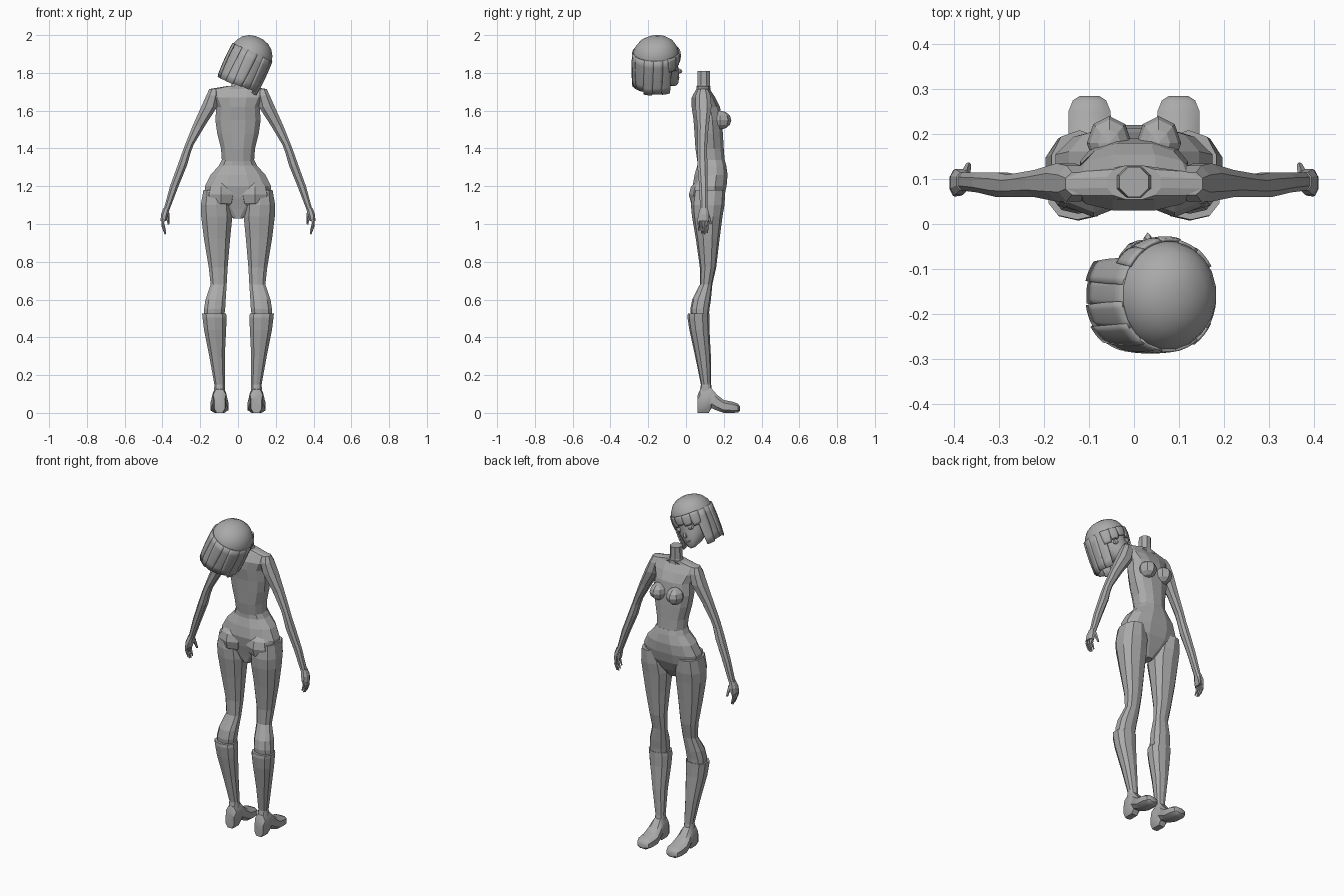
import bpy, bmesh, math, random
from mathutils import Matrix, Vector

random.seed(4)
default_cube = bpy.data.objects.get("Cube")
if default_cube:
    bpy.data.objects.remove(default_cube, do_unlink=True)

grey = bpy.data.materials.new("plain grey")
grey.use_nodes = True
shade = (0.4, 0.4, 0.4, 1)
grey.diffuse_color = shade
grey.node_tree.nodes["Principled BSDF"].inputs["Base Color"].default_value = shade

# the head lies behind the body and leans toward +x
head_matrix = Matrix.Translation((0.05, -0.15, 1.85)) @ Matrix.Rotation(math.radians(25), 4, 'Y')


def finish(bm, name, smooth_angle=None, matrix=None):
    """Turn a bmesh into a named, coloured object."""
    bmesh.ops.recalc_face_normals(bm, faces=bm.faces[:])
    mesh = bpy.data.meshes.new(name)
    bm.to_mesh(mesh)
    bm.free()
    mesh.materials.append(grey)
    obj = bpy.data.objects.new(name, mesh)
    bpy.context.collection.objects.link(obj)
    if matrix:
        obj.matrix_world = matrix
    if smooth_angle:
        bpy.ops.object.select_all(action='DESELECT')
        obj.select_set(True)
        bpy.context.view_layer.objects.active = obj
        bpy.ops.object.shade_smooth_by_angle(angle=math.radians(smooth_angle))
    return obj


def loft(name, rings, sides=8, axis='z', mirror=1, power=0.85, smooth_angle=None, matrix=None):
    """Skin rings given as (position, a_min, a_max, b_min, b_max) along an axis."""
    bm = bmesh.new()
    loops = []
    for t, a0, a1, b0, b1 in rings:
        loop = []
        for i in range(sides):
            angle = (i + 0.5) * math.tau / sides
            c = math.cos(angle) / math.cos(math.pi / sides)
            s = math.sin(angle) / math.cos(math.pi / sides)
            c, s = (math.copysign(abs(v) ** power, v) for v in (c, s))
            a = (a0 + a1) / 2 + c * (a1 - a0) / 2
            b = (b0 + b1) / 2 + s * (b1 - b0) / 2
            point = (a, b, t) if axis == 'z' else (a, t, b)
            loop.append(bm.verts.new((point[0] * mirror, point[1], point[2])))
        loops.append(loop)
    for low, high in zip(loops, loops[1:]):
        for i in range(sides):
            j = (i + 1) % sides
            bm.faces.new((low[i], low[j], high[j], high[i]))
    bm.faces.new(loops[0])
    bm.faces.new(loops[-1])
    return finish(bm, name, smooth_angle, matrix)


def ball(name, centre, size, segments=8, matrix=None, smooth_angle=None):
    """A stretched low-poly sphere."""
    bm = bmesh.new()
    bmesh.ops.create_uvsphere(bm, u_segments=segments, v_segments=6, radius=1)
    bmesh.ops.transform(bm, matrix=Matrix.Translation(centre) @ Matrix.Diagonal((*size, 1)), verts=bm.verts)
    return finish(bm, name, smooth_angle, matrix)


def taper(name, start, end, r0, r1, sides=5):
    """A finger segment between two points."""
    start, end = Vector(start), Vector(end)
    bm = bmesh.new()
    bmesh.ops.create_cone(bm, cap_ends=True, segments=sides, radius1=r0, radius2=r1,
                          depth=(end - start).length)
    turn = (end - start).to_track_quat('Z', 'Y').to_matrix().to_4x4()
    bmesh.ops.transform(bm, matrix=Matrix.Translation((start + end) / 2) @ turn, verts=bm.verts)
    return finish(bm, name)


def symmetric(z, half, y0, y1):
    return (z, -half, half, y0, y1)


# trunk, pelvis and neck
loft("torso", [symmetric(*r) for r in (
    (1.33, 0.085, 0.06, 0.205), (1.4, 0.09, 0.05, 0.2), (1.48, 0.11, 0.045, 0.195),
    (1.55, 0.12, 0.04, 0.19), (1.62, 0.115, 0.03, 0.18), (1.67, 0.14, 0.03, 0.155),
    (1.715, 0.15, 0.055, 0.125), (1.73, 0.06, 0.055, 0.13))], sides=12)
loft("pelvis", [symmetric(*r) for r in (
    (1.03, 0.025, 0.07, 0.14), (1.08, 0.1, 0.06, 0.17), (1.14, 0.17, 0.045, 0.2),
    (1.2, 0.175, 0.035, 0.215), (1.26, 0.145, 0.045, 0.22), (1.31, 0.1, 0.06, 0.213),
    (1.34, 0.085, 0.06, 0.205))], sides=12)
loft("neck", [symmetric(*r) for r in (
    (1.7, 0.05, 0.055, 0.13), (1.74, 0.034, 0.06, 0.127), (1.81, 0.032, 0.06, 0.127))], power=1)

for side, m in (("left", 1), ("right", -1)):
    # chest and seat
    breast = ball(side + "_breast", (0.055 * m, 0.18, 1.55), (0.05, 0.06, 0.05))
    ball(side + "_buttock", (0.09 * m, 0.1, 1.155), (0.09, 0.085, 0.085))

    # arm
    loft(side + "_arm", [
        (1.07, 0.365, 0.395, 0.075, 0.115), (1.2, 0.315, 0.36, 0.07, 0.115),
        (1.31, 0.27, 0.32, 0.06, 0.115), (1.38, 0.25, 0.295, 0.06, 0.11),
        (1.42, 0.235, 0.28, 0.06, 0.112), (1.52, 0.175, 0.24, 0.06, 0.12),
        (1.62, 0.11, 0.195, 0.05, 0.135), (1.68, 0.1, 0.168, 0.05, 0.13),
        (1.715, 0.1, 0.152, 0.065, 0.115)], mirror=m)

    # hand with curled fingers
    loft(side + "_palm", [
        (1.015, 0.38, 0.41, 0.062, 0.12), (1.05, 0.37, 0.408, 0.065, 0.122),
        (1.085, 0.362, 0.395, 0.075, 0.115)], mirror=m)
    for i, finger in enumerate(("little", "ring", "middle", "index")):
        y = 0.068 + i * 0.015
        drop = (0.02, 0.005, 0, 0.008)[i]
        knuckle = (0.398 * m, y, 0.985 + drop)
        taper(f"{side}_{finger}_finger", (0.395 * m, y, 1.03), knuckle, 0.008, 0.007)
        taper(f"{side}_{finger}_fingertip", knuckle, (0.385 * m, y, 0.945 + drop), 0.007, 0.004)
    taper(side + "_thumb", (0.375 * m, 0.11, 1.06), (0.368 * m, 0.132, 1), 0.011, 0.006)

    # thigh and knee
    loft(side + "_thigh", [
        (0.5, 0.075, 0.18, 0.03, 0.118), (0.55, 0.068, 0.18, 0.025, 0.122),
        (0.6, 0.065, 0.172, 0.035, 0.13), (0.68, 0.06, 0.145, 0.075, 0.138),
        (0.77, 0.055, 0.155, 0.075, 0.158), (0.92, 0.042, 0.18, 0.055, 0.175),
        (1.04, 0.03, 0.195, 0.035, 0.19), (1.1, 0.035, 0.197, 0.03, 0.2),
        (1.18, 0.06, 0.183, 0.04, 0.205)], sides=10, mirror=m)

    # boot shaft
    loft(side + "_boot_shaft", [
        (0.06, 0.068, 0.13, 0.065, 0.145), (0.15, 0.07, 0.125, 0.08, 0.132),
        (0.3, 0.07, 0.152, 0.05, 0.13), (0.44, 0.063, 0.18, 0.02, 0.122),
        (0.505, 0.06, 0.188, 0.01, 0.122), (0.525, 0.063, 0.19, 0.012, 0.122)],
        sides=10, mirror=m)

    # shoe, lofted from heel to toe
    loft(side + "_shoe", [
        (0.06, 0.07, 0.125, 0, 0.09), (0.075, 0.063, 0.132, 0, 0.125),
        (0.12, 0.063, 0.133, 0, 0.14), (0.135, 0.063, 0.133, 0.025, 0.13),
        (0.165, 0.056, 0.14, 0.012, 0.095), (0.2, 0.05, 0.146, 0, 0.068),
        (0.25, 0.052, 0.146, 0, 0.058), (0.275, 0.062, 0.136, 0.002, 0.048),
        (0.285, 0.078, 0.12, 0.01, 0.035)], axis='y', mirror=m, power=0.7, smooth_angle=35)

    # eye with lid line
    ball(side + "_eye", (0.042 * m, 0.094, -0.008), (0.02, 0.012, 0.015), matrix=head_matrix)
    ball(side + "_eyelid", (0.042 * m, 0.097, 0.01), (0.024, 0.012, 0.004), matrix=head_matrix)

# face
loft("face", [symmetric(*r) for r in (
    (-0.125, 0.015, 0.065, 0.1), (-0.112, 0.035, 0.01, 0.11), (-0.08, 0.065, -0.04, 0.11),
    (-0.04, 0.083, -0.07, 0.11), (0.0, 0.09, -0.09, 0.103), (0.05, 0.092, -0.1, 0.11),
    (0.1, 0.07, -0.08, 0.08))], sides=14, power=1, smooth_angle=50, matrix=head_matrix)
ball("nose", (0, 0.108, -0.045), (0.01, 0.023, 0.015), segments=6, matrix=head_matrix)
ball("mouth", (0, 0.105, -0.082), (0.02, 0.01, 0.006), matrix=head_matrix)

# hair crown
loft("hair_crown", [symmetric(*r) for r in (
    (0.035, 0.114, -0.132, 0.112), (0.06, 0.113, -0.13, 0.112), (0.09, 0.104, -0.118, 0.104),
    (0.12, 0.084, -0.095, 0.085), (0.14, 0.055, -0.062, 0.058), (0.15, 0.02, -0.025, 0.025))],
    sides=20, power=1, smooth_angle=40, matrix=head_matrix)


def lock(name, start, end, top, bottom, lift):
    """A curved, slightly pointed hair panel hung around the head."""
    bm = bmesh.new()
    rows, columns = 5, 4
    grid = []
    for r in range(rows + 1):
        f = r / rows
        row = []
        for c in range(columns + 1):
            g = c / columns
            narrow = 0.5 + (g - 0.5) * (1 - 0.25 * f * f)
            angle = math.radians(start + (end - start) * narrow)
            spread = 1 + lift + 0.03 * math.sin(f * math.pi)
            w = top + (bottom - top) * f
            row.append(bm.verts.new((0.113 * spread * math.sin(angle),
                                     0.122 * spread * math.cos(angle) - 0.01, w)))
        grid.append(row)
    for upper, lower in zip(grid, grid[1:]):
        for c in range(columns):
            bm.faces.new((upper[c], upper[c + 1], lower[c + 1], lower[c]))
    obj = finish(bm, name, 40, head_matrix)
    thickness = obj.modifiers.new("thickness", 'SOLIDIFY')
    thickness.thickness = 0.008
    thickness.offset = 0


# bob around the sides and back, then the fringe
count = 11
step = 256 / count
for i in range(count):
    begin = 52 + i * step
    lock(f"hair_lock_{i + 1}", begin - 3, begin + step + 3, 0.065,
         -0.13 + random.uniform(-0.006, 0.012), random.uniform(-0.02, 0.02))
for i in range(5):
    begin = -58 + i * 23
    lock(f"fringe_lock_{i + 1}", begin, begin + 25, 0.07,
         0.018 - 0.012 * abs(i - 2), random.uniform(0, 0.03))
